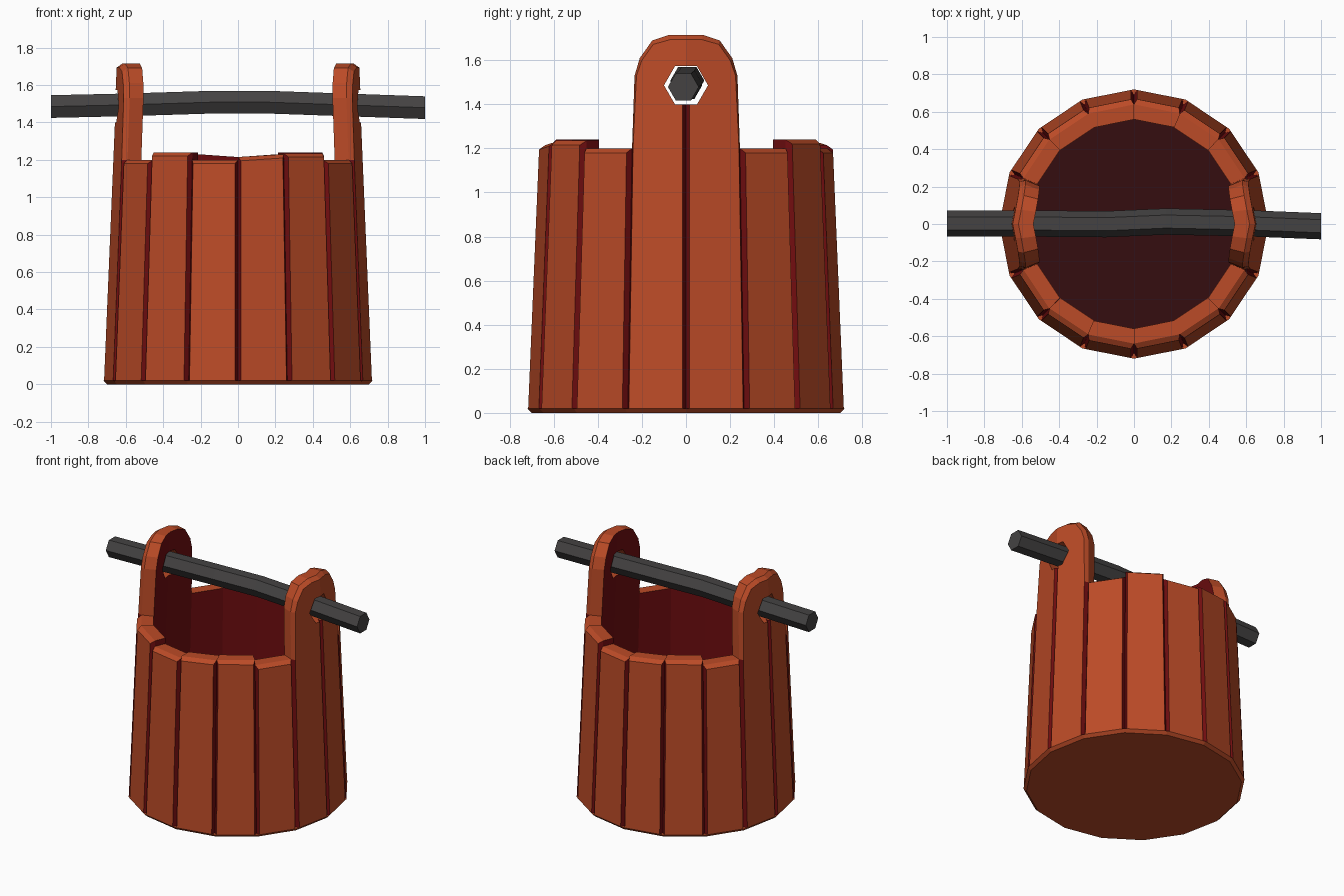
import bpy, bmesh, math

if "Cube" in bpy.data.objects:
    bpy.data.objects.remove(bpy.data.objects["Cube"])

STEP = math.radians(22.5)          # 16 staves
WALL, NOTCH, GAP = 0.11, 0.03, 0.016


def material(name, rgb):
    m = bpy.data.materials.new(name)
    m.diffuse_color = (*rgb, 1)
    m.use_nodes = True
    m.node_tree.nodes["Principled BSDF"].inputs["Base Color"].default_value = m.diffuse_color
    return m


WOOD = material("orange_wood", (0.50, 0.07, 0.020))
RED = material("dark_red_wood", (0.165, 0.004, 0.005))
FLOOR = material("deep_brown", (0.036, 0.004, 0.005))
IRON = material("dark_grey", (0.058, 0.055, 0.055))


def finish(name, bm, mats):
    bmesh.ops.recalc_face_normals(bm, faces=bm.faces)
    me = bpy.data.meshes.new(name)
    bm.to_mesh(me)
    bm.free()
    for m in mats:
        me.materials.append(m)
    ob = bpy.data.objects.new(name, me)
    bpy.context.collection.objects.link(ob)
    return ob


def loft(bm, rings):
    """Skin a list of closed rings and cap both ends; returns the bands of faces."""
    vs = [[bm.verts.new(p) for p in r] for r in rings]
    n = len(vs[0])
    bands = [[bm.faces.new((a[i], a[(i + 1) % n], b[(i + 1) % n], b[i]))
              for i in range(n)] for a, b in zip(vs, vs[1:])]
    return bands, bm.faces.new(vs[0]), bm.faces.new(vs[-1])


def stave(bm, angle, outline, red_edges, side=1):
    """Outline rows: (s, z, dy, dz, fixed). s runs 0..1 from corner to corner,
    or is a plain y when fixed; dy, dz chamfer the outer face."""
    def point(row, depth, outer):
        s, z, dy, dz, fixed = row
        if outer:
            z += dz
        r = 0.72 - 0.042 * z - depth
        y = s if fixed else s * r * math.sin(STEP)
        if outer:
            y += dy
        x = r - y * math.tan(STEP / 2)
        y *= side
        c, k = math.cos(angle), math.sin(angle)
        return (x * c - y * k, x * k + y * c, z)

    rings = [[point(p, d, o) for p in outline]
             for d, o in ((0, True), (NOTCH, False), (WALL, False))]
    bands, outer, inner = loft(bm, rings)
    inner.material_index = 1
    for band in bands:
        for i in red_edges:
            band[i].material_index = 1


# Plain staves, with uneven tops, the same pattern on both halves
tops = {1: (1.2, 1.2), 2: (1.24, 1.24), 3: (1.2, 1.2),
        4: (1.215, 1.23), 5: (1.235, 1.235), 6: (1.2, 1.2)}
bm = bmesh.new()
for half in (0, 8):
    for k, (t0, t1) in tops.items():
        rows = [(0, 0.02, GAP, 0, 0), (1, 0.02, -GAP, 0, 0),
                (1, t1, -GAP, -0.02, 0), (0, t0, GAP, -0.02, 0)]
        stave(bm, (k + half) * STEP, rows, (1, 3))
finish("bucket_staves", bm, (WOOD, RED))

# Tall rounded handle ears, each two mirrored staves around a hexagonal hole
ear = [(0, 0.02, GAP, 0, 0), (1, 0.02, -GAP, 0, 0), (1, 1.2, -GAP, 0, 0),
       (0.975, 1.53, -0.02, 0, 0), (0.88, 1.61, -0.02, -0.01, 0),
       (0.645, 1.69, -0.012, -0.018, 0), (0.32, 1.715, -0.005, -0.022, 0),
       (0, 1.715, 0, -0.022, 0),
       (0, 1.573, 0, 0, 1), (0.05, 1.573, 0, 0, 1), (0.10, 1.486, 0, 0, 1),
       (0.05, 1.40, 0, 0, 1), (0, 1.40, GAP, 0, 1)]
for name, angle in (("right_ear", 0), ("left_ear", math.pi)):
    bm = bmesh.new()
    for side in (1, -1):
        stave(bm, angle, ear, (1, 12), side)
    finish(name, bm, (WOOD, RED))


def disc(name, mat, r0, z0, r1, z1):
    bm = bmesh.new()
    loft(bm, [[(r * math.cos(i * STEP), r * math.sin(i * STEP), z)
               for i in range(16)] for r, z in ((r0, z0), (r1, z1))])
    finish(name, bm, (mat,))


# Chamfered base and the dark floor inside
disc("base", WOOD, 0.70, 0.0, 0.72, 0.02)
disc("inside_floor", FLOOR, 0.63, 0.021, 0.63, 0.08)

# Slightly bent hexagonal carrying rod
path = [(-1, 0.003, 1.485), (-0.6, 0.003, 1.494), (-0.15, -0.001, 1.508),
        (0.17, 0.013, 1.508), (0.6, 0.004, 1.493), (1, -0.012, 1.479)]
bm = bmesh.new()
loft(bm, [[(x, y + 0.07 * math.cos(i * math.pi / 3),
            z + 0.07 * math.sin(i * math.pi / 3)) for i in range(6)]
          for x, y, z in path])
finish("carrying_rod", bm, (IRON,))
